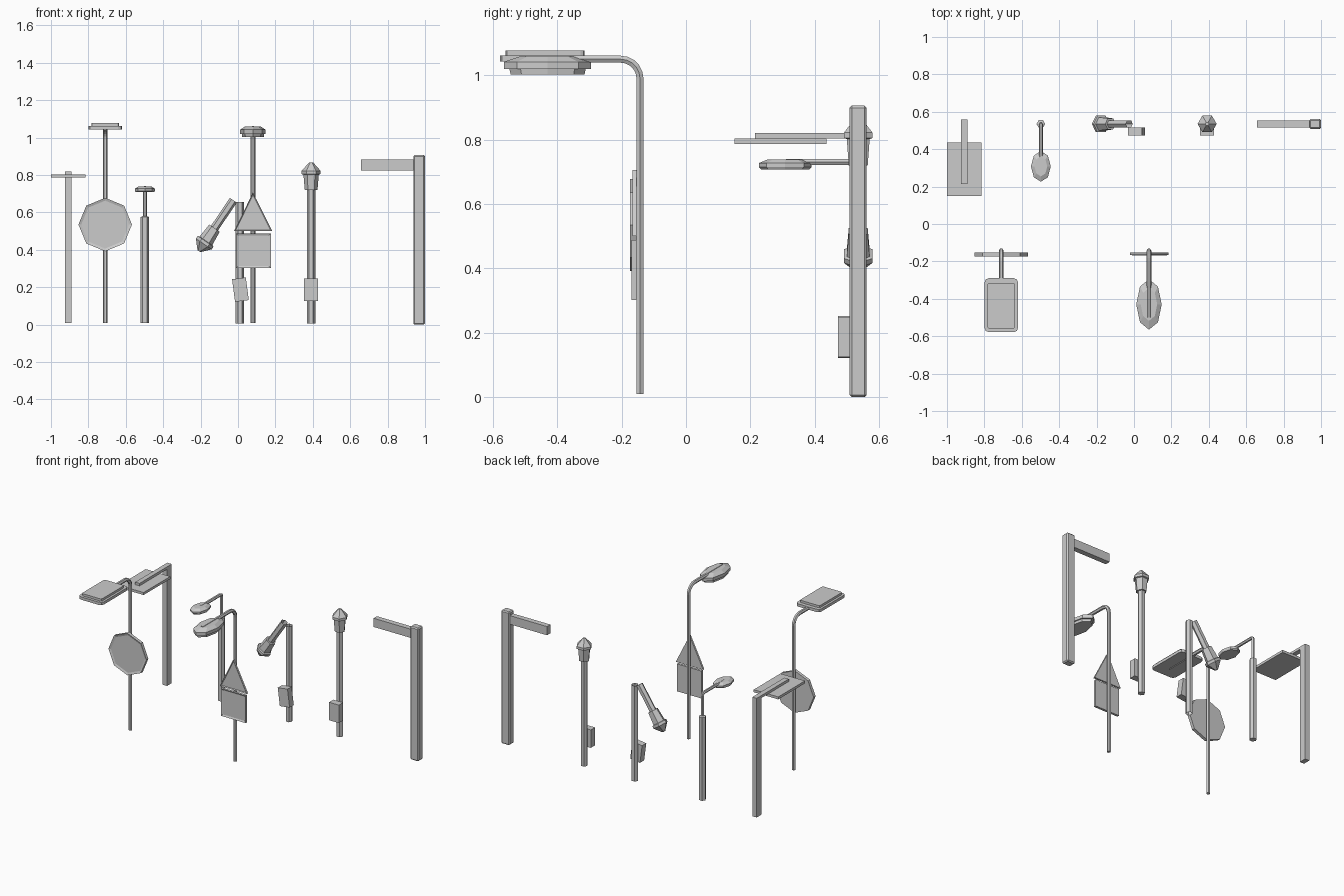
import bpy, bmesh
from math import sin, cos, pi, atan2
from mathutils import Matrix, Vector

if "Cube" in bpy.data.objects:
    bpy.data.objects.remove(bpy.data.objects["Cube"])


def make(name, bm):
    bmesh.ops.recalc_face_normals(bm, faces=bm.faces)
    me = bpy.data.meshes.new(name)
    bm.to_mesh(me)
    bm.free()
    ob = bpy.data.objects.new(name, me)
    bpy.context.collection.objects.link(ob)
    return ob


def loft(name, rings, cap=True):
    bm = bmesh.new()
    vs = [[bm.verts.new(p) for p in r] for r in rings]
    n = len(vs[0])
    for a, b in zip(vs, vs[1:]):
        for i in range(n):
            j = (i + 1) % n
            bm.faces.new((a[i], a[j], b[j], b[i]))
    if cap:
        bm.faces.new(vs[0])
        bm.faces.new(vs[-1])
    return make(name, bm)


def box(name, x0, x1, y0, y1, z0, z1, bevel=0, vertical_only=False):
    bm = bmesh.new()
    c = Vector(((x0 + x1) / 2, (y0 + y1) / 2, (z0 + z1) / 2))
    bmesh.ops.create_cube(bm, size=1)
    bmesh.ops.scale(bm, vec=(x1 - x0, y1 - y0, z1 - z0), verts=bm.verts)
    if bevel:
        edges = [e for e in bm.edges if not vertical_only
                 or abs(e.verts[0].co.z - e.verts[1].co.z) > 1e-4]
        bmesh.ops.bevel(bm, geom=edges, offset=bevel, segments=2 if vertical_only else 1,
                        profile=0.5, affect='EDGES')
    ob = make(name, bm)
    ob.location = c
    return ob


def turned(name, x, y, profile, n=6, sx=1, sy=1, cap=True):
    """Stack of (radius, z) rings around a vertical axis."""
    return loft(name, [[(x + sx * r * cos(2 * pi * i / n), y + sy * r * sin(2 * pi * i / n), z)
                        for i in range(n)] for r, z in profile], cap)


def tube(name, x, path, r, n=6):
    """Six-sided tube along (y, z) points."""
    rings = []
    for k, (y, z) in enumerate(path):
        a, b = path[max(k - 1, 0)], path[min(k + 1, len(path) - 1)]
        t = atan2(b[1] - a[1], b[0] - a[0]) - pi / 2
        rings.append([(x + r * cos(2 * pi * i / n), y + r * sin(2 * pi * i / n) * cos(t),
                       z + r * sin(2 * pi * i / n) * sin(t)) for i in range(n)])
    return loft(name, rings)


def bent_path(y, z0, ztop, yend, R, steps=5):
    arc = [(y - R + R * cos(pi / 2 * i / steps), ztop - R + R * sin(pi / 2 * i / steps))
           for i in range(steps + 1)]
    return [(y, z0)] + arc + [(yend, ztop)]


def sign(name, x, outline, yf, yb, rim):
    """Flat sign board with a raised rim, facing the front."""
    bm = bmesh.new()
    front = bm.faces.new([bm.verts.new((x + u, yf, z)) for u, z in outline])
    back = bmesh.ops.extrude_face_region(bm, geom=[front], use_keep_orig=True)
    bmesh.ops.translate(bm, vec=(0, yb - yf, 0),
                        verts=[v for v in back['geom'] if isinstance(v, bmesh.types.BMVert)])
    bmesh.ops.recalc_face_normals(bm, faces=bm.faces)
    front = min(bm.faces, key=lambda f: f.calc_center_median().y)
    bmesh.ops.inset_region(bm, faces=[front], thickness=rim, depth=0)
    bmesh.ops.translate(bm, vec=(0, 0.005, 0), verts=front.verts)
    return make(name, bm)


# Square post with flat lamp
box("slab_lamp_post", -0.924, -0.891, 0.51, 0.56, 0.01, 0.82)
box("slab_lamp_arm", -0.924, -0.891, 0.215, 0.51, 0.803, 0.82)
box("slab_lamp_panel", -1.0, -0.815, 0.15, 0.437, 0.786, 0.803)

# Heavy gallows post on the right
box("gallows_post", 0.937, 1.0, 0.508, 0.561, 0.0, 0.906, 0.007)
box("gallows_arm", 0.658, 0.94, 0.517, 0.553, 0.823, 0.882)

# Two curved street lights carrying signs
SY = -0.143
for label, x in (("octagon", -0.71), ("warning", 0.08)):
    tube(label + "_sign_pole", x, bent_path(SY, 0.01, 1.05, -0.5, 0.06), 0.0125)

box("rectangular_lamp_frame", -0.799, -0.62, -0.578, -0.29, 1.043, 1.062, 0.022, True)
box("rectangular_lamp_cover", -0.784, -0.635, -0.56, -0.315, 1.06, 1.077, 0.012, True)
turned("oval_lamp", 0.08, -0.43,
       [(0.85, 1.003), (0.88, 1.02), (1, 1.02), (1, 1.042), (0.65, 1.058)],
       8, 0.068, 0.135)

sign("octagon_sign", -0.71,
     [(0.143 * cos(pi * i / 4), 0.535 + 0.143 * sin(pi * i / 4)) for i in range(8)],
     -0.174, -0.153, 0.015)
sign("triangle_sign", 0.08, [(-0.102, 0.5), (0.104, 0.5), (0, 0.705)], -0.166, -0.153, 0.012)
sign("square_sign", 0.083, [(-0.093, 0.302), (0.093, 0.302), (0.093, 0.488), (-0.093, 0.488)],
     -0.169, -0.153, 0.015)

# Small stepped street light
LY = 0.535
turned("small_light_base", -0.498, LY, [(0.023, 0.01), (0.023, 0.575), (0.011, 0.58)])
tube("small_light_arm", -0.498, bent_path(LY, 0.57, 0.731, 0.31, 0.015, 2), 0.0105)
turned("small_light_head", -0.498, 0.308,
       [(0.92, 0.708), (1, 0.715), (1, 0.727), (0.65, 0.739)], 8, 0.053, 0.082)

# Lantern posts, one upright and one snapped
LANTERN = [(0.034, 0.0), (0.041, 0.082), (0.051, 0.085), (0.051, 0.102), (0.01, 0.148)]
turned("upright_lantern_post", 0.391, LY, [(0.0225, 0.005), (0.0225, 0.725)])
turned("upright_lantern_head", 0.391, LY, [(r, z + 0.72) for r, z in LANTERN])
box("upright_post_box", 0.354, 0.428, 0.472, 0.517, 0.125, 0.247)

turned("broken_lantern_post", 0.01, LY, [(0.0225, 0.005), (0.0225, 0.655)], cap=False)
fall = Matrix.Translation((-0.025, LY, 0.665)) @ Matrix.Rotation(atan2(-0.56, -0.83), 4, 'Y')
for ob in (turned("broken_shaft", 0, 0, [(0.0225, 0.0), (0.0225, 0.185)], cap=False),
           turned("broken_lantern_head", 0, 0, [(r, z + 0.18) for r, z in LANTERN])):
    ob.matrix_world = fall
loose = box("broken_post_box", -0.024, 0.05, 0.472, 0.517, 0.126, 0.248)
loose.rotation_euler = (0, -0.13, 0)
